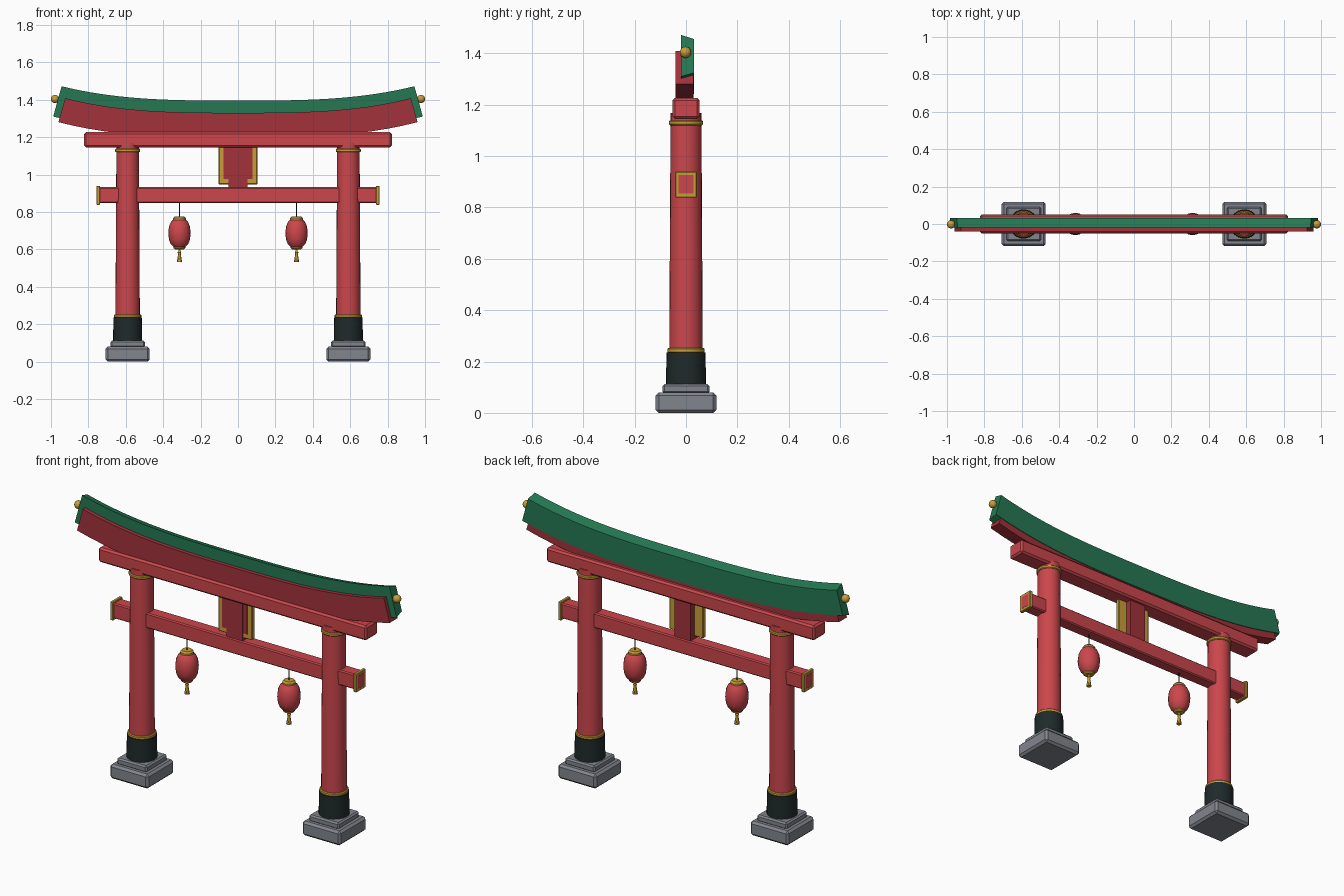
import bpy, bmesh, math
from mathutils import Matrix

if "Cube" in bpy.data.objects:
    bpy.data.objects.remove(bpy.data.objects["Cube"])


def material(name, rgb):
    m = bpy.data.materials.new(name)
    m.diffuse_color = (*rgb, 1)
    m.use_nodes = True
    m.node_tree.nodes["Principled BSDF"].inputs["Base Color"].default_value = m.diffuse_color
    return m


RED = material("vermilion red", (0.60, 0.062, 0.072))
CRIMSON = material("deep crimson", (0.36, 0.032, 0.042))
GREEN = material("roof green", (0.018, 0.19, 0.085))
GOLD = material("gold", (0.58, 0.34, 0.04))
STONE = material("grey stone", (0.22, 0.235, 0.27))
BLACK = material("charcoal black", (0.014, 0.023, 0.023))


def finish(name, bm, mat, smooth=False):
    bmesh.ops.recalc_face_normals(bm, faces=bm.faces)
    me = bpy.data.meshes.new(name)
    bm.to_mesh(me)
    bm.free()
    ob = bpy.data.objects.new(name, me)
    bpy.context.collection.objects.link(ob)
    me.materials.append(mat)
    if smooth:
        bpy.ops.object.select_all(action='DESELECT')
        ob.select_set(True)
        bpy.context.view_layer.objects.active = ob
        bpy.ops.object.shade_smooth_by_angle(angle=math.radians(35))
    return ob


def box(name, mat, x, y, z, bevel=0.0):
    """Box from (min, max) ranges, with optional bevelled edges."""
    bm = bmesh.new()
    size = [r[1] - r[0] for r in (x, y, z)]
    mid = [(r[1] + r[0]) / 2 for r in (x, y, z)]
    bmesh.ops.create_cube(bm, size=1, matrix=Matrix.Translation(mid) @ Matrix.Diagonal((*size, 1)))
    if bevel:
        bmesh.ops.bevel(bm, geom=bm.edges[:], offset=bevel, segments=1, affect='EDGES')
    return finish(name, bm, mat)


def lathe(name, mat, x, profile, sides=24):
    """Closed turned solid around a vertical axis; profile is (radius, z)."""
    bm = bmesh.new()
    rings = [[bm.verts.new((x + r * math.cos(2 * math.pi * i / sides),
                            r * math.sin(2 * math.pi * i / sides), z))
              for i in range(sides)] for r, z in profile]
    for a, b in zip(rings, rings[1:]):
        for i in range(sides):
            j = (i + 1) % sides
            bm.faces.new((a[i], a[j], b[j], b[i]))
    bm.faces.new(rings[0])
    bm.faces.new(rings[-1])
    return finish(name, bm, mat, True)


def curved_beam(name, mat, half, z0, section, steps=24):
    """Upswept beam; section is (y, height) and tilts towards the ends."""
    bm = bmesh.new()
    rings = []
    for i in range(steps + 1):
        t = 2 * i / steps - 1
        tilt = 0.27 * t * abs(t)
        rings.append([bm.verts.new((half * t - h * math.sin(tilt), y,
                                    z0 + 0.083 * abs(t) ** 3 + h * math.cos(tilt)))
                      for y, h in section])
    n = len(section)
    for a, b in zip(rings, rings[1:]):
        for i in range(n):
            j = (i + 1) % n
            bm.faces.new((a[i], a[j], b[j], b[i]))
    bm.faces.new(rings[0])
    bm.faces.new(rings[-1])
    return finish(name, bm, mat, True)


# Roof and crossbeams
curved_beam("roof_cap", GREEN, 0.988, 1.227,
            [(-0.02, 0), (0.032, 0.015), (0.032, 0.151), (-0.02, 0.168)])
curved_beam("upper_lintel", CRIMSON, 0.96, 1.197,
            [(-0.041, 0), (0.029, 0), (0.029, 0.133), (-0.041, 0.133)])
box("lower_lintel", RED, (-0.823, 0.823), (-0.052, 0.052), (1.145, 1.227), 0.01)
box("tie_beam", RED, (-0.757, 0.757), (-0.035, 0.035), (0.848, 0.932), 0.006)

# Central strut and plaque
box("centre_strut", CRIMSON, (-0.05, 0.05), (-0.03, 0.03), (0.925, 1.15))
box("plaque_frame", GOLD, (-0.104, 0.104), (-0.026, -0.002), (0.947, 1.15), 0.004)
box("plaque_panel", CRIMSON, (-0.077, 0.077), (-0.029, -0.022), (0.975, 1.148))

for side, s in (("left", -1), ("right", 1)):
    # Column with stepped stone base
    x = 0.59 * s
    box(side + "_base_slab", STONE, (x - 0.118, x + 0.118), (-0.118, 0.118), (0, 0.08), 0.012)
    box(side + "_base_step", STONE, (x - 0.092, x + 0.092), (-0.092, 0.092), (0.075, 0.112), 0.008)
    lathe(side + "_column", RED, x, [(0.066, 0.11), (0.06, 1.168)])
    lathe(side + "_column_sleeve", BLACK, x, [(0.078, 0.105), (0.076, 0.236)])
    for part, z, r in (("lower", 0.234, 0.073), ("upper", 1.12, 0.067)):
        lathe(f"{side}_{part}_ring", GOLD, x,
              [(r - 0.004, z), (r, z + 0.004), (r, z + 0.014), (r - 0.004, z + 0.018)])

    # Gold collar at the tie beam end
    box(side + "_beam_collar", GOLD, sorted((0.738 * s, 0.7565 * s)), (-0.042, 0.042),
        (0.838, 0.94), 0.003)

    # Roof end ball
    bm = bmesh.new()
    bmesh.ops.create_uvsphere(bm, u_segments=16, v_segments=10, radius=0.022,
                              matrix=Matrix.Translation((0.978 * s, -0.002, 1.404)))
    finish(side + "_roof_ball", bm, GOLD, True)

    # Hanging lantern
    x = 0.313 * s
    lathe(side + "_lantern_cord", BLACK, x, [(0.003, 0.77), (0.003, 0.86)], 8)
    lathe(side + "_lantern_top", GOLD, x, [(0.034, 0.755), (0.034, 0.767), (0.026, 0.776)], 16)
    lathe(side + "_lantern_body", RED, x,
          [(0.03, 0.611), (0.046, 0.627), (0.056, 0.652), (0.06, 0.687),
           (0.056, 0.722), (0.046, 0.746), (0.03, 0.762)], 16)
    lathe(side + "_lantern_bottom", GOLD, x, [(0.024, 0.6), (0.031, 0.606), (0.031, 0.617)], 16)
    lathe(side + "_lantern_tassel", GOLD, x,
          [(0.014, 0.532), (0.007, 0.575), (0.010, 0.583), (0.006, 0.59), (0.006, 0.605)], 10)
